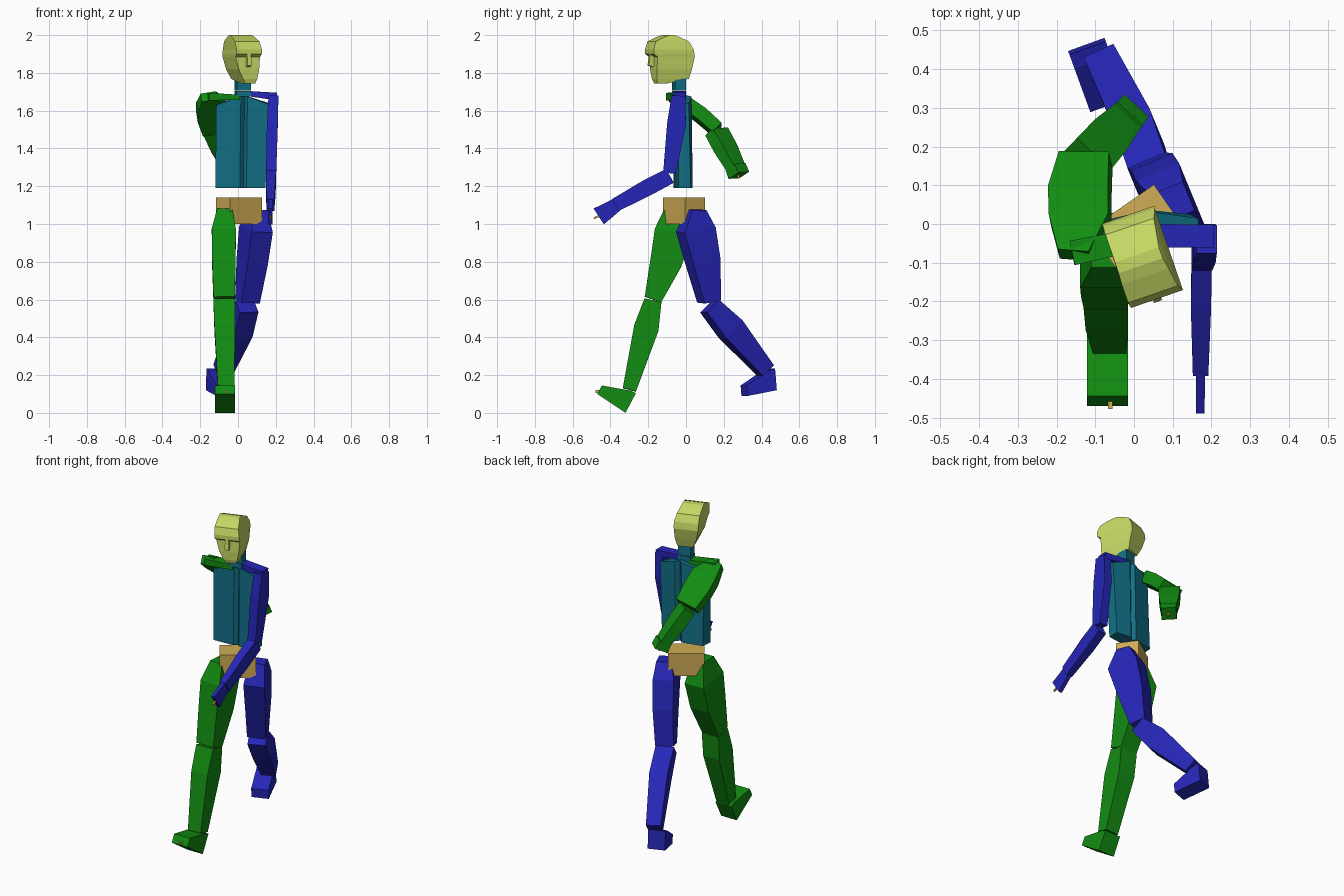
import bpy, bmesh, math
from mathutils import Vector as V

cube = bpy.data.objects.get("Cube")
if cube:
    bpy.data.objects.remove(cube, do_unlink=True)


def material(name, rgb):
    lin = [((c / 255 + 0.055) / 1.055) ** 2.4 if c > 10 else c / 255 / 12.92 for c in rgb]
    m = bpy.data.materials.new(name)
    m.use_nodes = True
    m.diffuse_color = (*lin, 1)
    m.node_tree.nodes["Principled BSDF"].inputs["Base Color"].default_value = (*lin, 1)
    return m


BLUE = material("blue", (38, 38, 184))
GREEN = material("green", (18, 140, 18))
TEAL = material("teal", (18, 112, 135))
LIME = material("pale_lime", (198, 216, 100))
TAN = material("tan", (208, 172, 85))


def loft(name, rings, mat):
    """Skin a row of equal rings and cap both ends."""
    bm = bmesh.new()
    rows = [[bm.verts.new(p) for p in r] for r in rings]
    n = len(rows[0])
    for a, b in zip(rows, rows[1:]):
        for i in range(n):
            j = (i + 1) % n
            bm.faces.new((a[i], a[j], b[j], b[i]))
    bm.faces.new(rows[0])
    bm.faces.new(rows[-1])
    bmesh.ops.recalc_face_normals(bm, faces=bm.faces)
    me = bpy.data.meshes.new(name)
    bm.to_mesh(me)
    bm.free()
    me.materials.append(mat)
    ob = bpy.data.objects.new(name, me)
    bpy.context.collection.objects.link(ob)
    return ob


def limb(name, stations, mat, side=(1, 0, 0)):
    """Boxy limb through (x, y, z, half width, half depth) stations."""
    pts = [V(s[:3]) for s in stations]
    rings = []
    for i, s in enumerate(stations):
        t = (pts[min(i + 1, len(pts) - 1)] - pts[max(i - 1, 0)]).normalized()
        u = V(side)
        u = (u - t * u.dot(t)).normalized()
        w = t.cross(u)
        rings.append([pts[i] + u * s[3] * a + w * s[4] * b
                      for a, b in ((-1, -1), (1, -1), (1, 1), (-1, 1))])
    return loft(name, rings, mat)


def frame(cx, cy, yaw):
    """Map (sideways, backwards, height) to world space."""
    c, s = math.cos(math.radians(yaw)), math.sin(math.radians(yaw))
    return lambda u, b, z: V((cx + u * c - b * s, cy + u * s + b * c, z))


def prism(name, place, profile, hw, mat):
    """Side profile of (backwards, height) points given a width."""
    return loft(name, [[place(u, b, z) for b, z in profile] for u in (-hw, hw)], mat)


def box(name, place, u, b, z, mat):
    """Box from ranges in a placed frame."""
    rect = [(u[0], b[0]), (u[1], b[0]), (u[1], b[1]), (u[0], b[1])]
    return loft(name, [[place(p, q, h) for p, q in rect] for h in z], mat)


world = frame(0, 0, 0)

# Left leg, trailing
yawed = (0.92, 0.38, 0)
limb("left_thigh", [(.10, .055, 1.075, .045, .04), (.095, .052, .97, .06, .09),
                    (.075, .09, .80, .058, .078), (.05, .122, .59, .052, .047)], BLUE, yawed)
limb("left_shin", [(.047, .125, .565, .052, .047), (.01, .235, .445, .052, .066),
                   (-.08, .42, .225, .042, .042)], BLUE, yawed)
prism("left_foot", frame(-.10, .40, 20),
      [(.058, .235), (.068, .12), (-.095, .09), (-.10, .145), (.02, .222)], .05, BLUE)

# Right leg, leading
limb("right_thigh", [(-.07, -.062, 1.08, .04, .05), (-.075, -.068, .96, .064, .098),
                     (-.075, -.105, .80, .062, .085), (-.073, -.175, .60, .057, .046)], GREEN)
limb("right_shin", [(-.073, -.175, .595, .057, .046), (-.07, -.21, .45, .055, .066),
                    (-.063, -.30, .122, .043, .036)], GREEN)
prism("right_foot", frame(-.068, 0, 0),
      [(-.445, .145), (-.47, .10), (-.32, 0), (-.265, .105), (-.295, .118)], .053, GREEN)
box("right_toe_tip", world, (-.067, -.055), (-.478, -.45), (.105, .12), TAN)

# Pelvis, turned with the stride
box("pelvis", frame(.005, -.01, 35), (-.102, .102), (-.065, .065), (1.0, 1.14), TAN)


# Torso, two slabs meeting in a central groove
def slab(name, low, high, tops):
    loft(name, [[V((x, y, 1.19)) for x, y in low],
                [V((x, y, z)) for (x, y), z in zip(high, tops)]], TEAL)


tops = (1.63, 1.675, 1.68, 1.68, 1.675, 1.64)
slab("right_torso",
     [(-.12, -.065), (.01, -.06), (.028, -.04), (.028, .012), (.01, .03), (-.115, 0)],
     [(-.115, -.075), (.015, -.06), (.035, -.04), (.035, .01), (.015, .025), (-.11, -.015)], tops)
slab("left_torso",
     [(.145, -.04), (.045, -.055), (.028, -.04), (.028, .012), (.05, .035), (.145, .025)],
     [(.172, -.04), (.05, -.06), (.035, -.04), (.035, .01), (.055, .03), (.165, .015)], tops)

# Neck in two blocks
box("lower_neck", frame(.025, -.037, 10), (-.038, .038), (-.032, .032), (1.675, 1.705), TEAL)
box("upper_neck", frame(.025, -.037, 14), (-.038, .038), (-.03, .03), (1.707, 1.77), TEAL)

# Left arm, swung forward
limb("left_collar", [(.055, -.03, 1.69, .03, .014), (.205, -.032, 1.675, .03, .02)],
     BLUE, (0, 1, 0))
limb("left_upper_arm", [(.188, -.04, 1.68, .026, .036), (.182, -.05, 1.53, .029, .05),
                        (.175, -.088, 1.27, .027, .033)], BLUE)
limb("left_forearm", [(.175, -.085, 1.255, .026, .042), (.173, -.20, 1.195, .026, .044),
                      (.172, -.375, 1.10, .02, .036)], BLUE)
limb("left_hand", [(.172, -.37, 1.10, .012, .036), (.171, -.462, 1.04, .011, .05)], BLUE)
limb("left_fingertip", [(.171, -.455, 1.045, .005, .006), (.171, -.488, 1.03, .004, .005)], TAN)

# Right arm, swung back and in
limb("right_collar", [(.005, -.04, 1.67, .03, .014), (-.16, -.075, 1.675, .032, .02)],
     GREEN, (0, 1, 0))
limb("right_upper_arm", [(-.155, -.08, 1.675, .04, .025), (-.14, .01, 1.625, .078, .036),
                         (-.14, .08, 1.575, .078, .036), (-.125, .165, 1.50, .066, .034)],
     GREEN, (.97, .2, 0))
limb("right_forearm", [(-.122, .162, 1.49, .06, .033), (-.08, .21, 1.40, .057, .036),
                       (-.03, .265, 1.295, .045, .03)], GREEN, (.72, -.69, 0))
limb("right_hand", [(-.032, .262, 1.305, .045, .035), (-.018, .28, 1.258, .042, .04)],
     GREEN, (.72, -.69, 0))
box("right_fingertip", world, (-.02, -.01), (.272, .284), (1.243, 1.262), TAN)

# Head: stacked rings of (height, front, back, front half width, back half width, lean)
head = frame(.022, -.085, 19)
shape = [(1.745, -.085, -.03, .028, .034, .016), (1.768, -.092, .085, .040, .045, .013),
         (1.82, -.094, .10, .057, .062, .006), (1.885, -.092, .115, .068, .07, 0),
         (1.90, -.115, .113, .071, .071, 0), (1.925, -.115, .108, .071, .071, 0),
         (1.967, -.10, .085, .068, .066, -.006), (1.99, -.05, .035, .064, .062, -.01),
         (2.0, -.02, .01, .06, .06, -.012)]
loft("head", [[head(-fw + s, f, z), head(fw + s, f, z), head(bw + s, b, z), head(-bw + s, b, z)]
              for z, f, b, fw, bw, s in shape], LIME)
prism("nose", head, [(-.08, 1.905), (-.112, 1.905), (-.122, 1.84), (-.08, 1.825)], .011, LIME)
